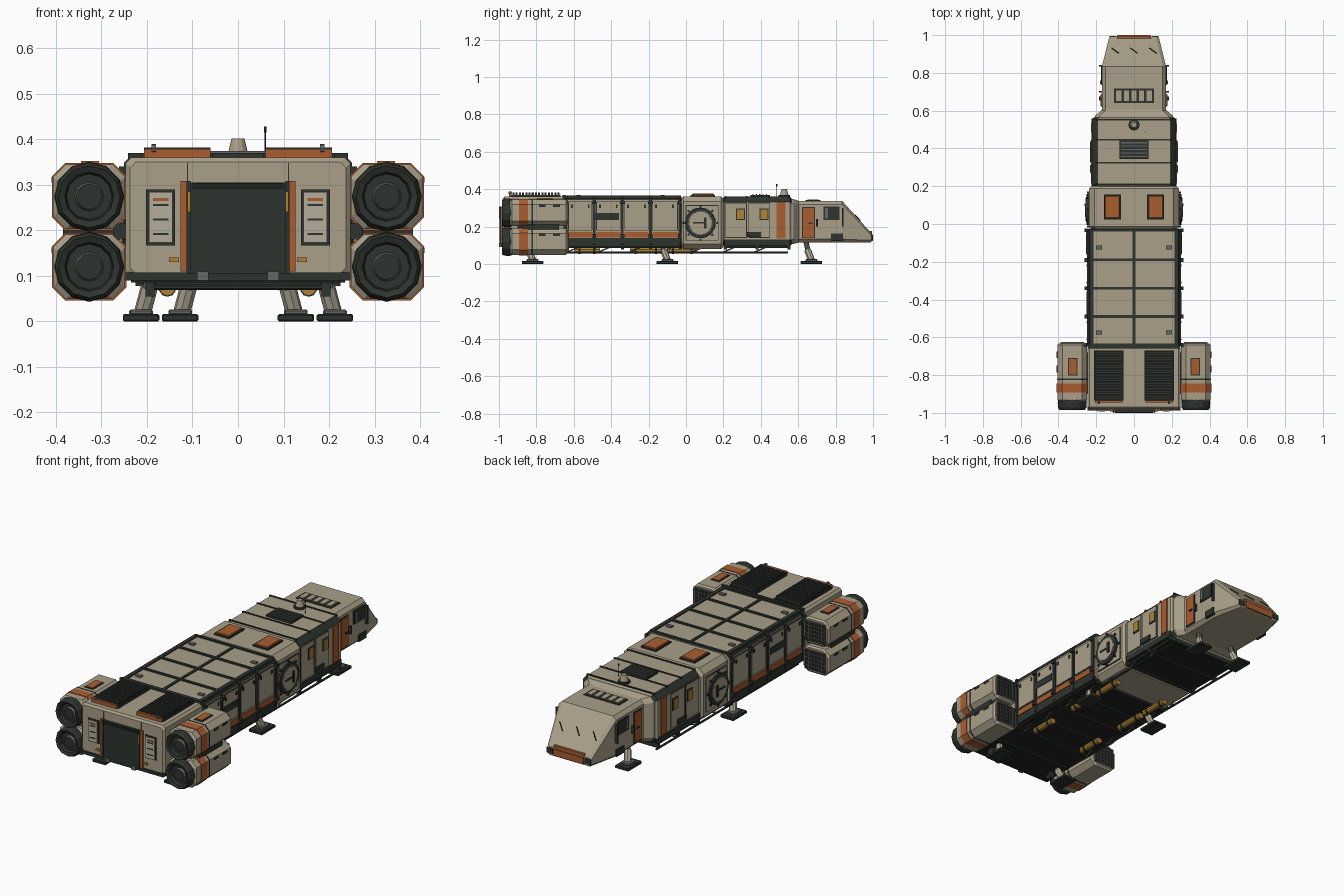
import bpy, bmesh, math
from mathutils import Vector, Matrix

def mat(name, c):
    m = bpy.data.materials.new(name)
    m.diffuse_color = (*c, 1)
    return m

TAN = mat("hull tan", (0.40, 0.35, 0.25))
DARK = mat("dark green grey", (0.027, 0.034, 0.028))
ORANGE = mat("burnt orange", (0.40, 0.11, 0.03))
GOLD = mat("amber gold", (0.42, 0.22, 0.035))
PALE = mat("pale panel", (0.46, 0.42, 0.33))
GREY = mat("metal grey", (0.13, 0.135, 0.125))
BLACK = mat("rubber black", (0.014, 0.017, 0.014))

def finish(name, bm, *mats):
    bmesh.ops.recalc_face_normals(bm, faces=bm.faces)
    me = bpy.data.meshes.new(name)
    bm.to_mesh(me)
    bm.free()
    for m in mats:
        me.materials.append(m)
    ob = bpy.data.objects.new(name, me)
    bpy.context.collection.objects.link(ob)
    return ob

def boxes(name, m, items, mirror=False, bevel=0):
    """Boxes given as (x0, x1, y0, y1, z0, z1), optionally mirrored in x."""
    bm = bmesh.new()
    items = list(items)
    if mirror:
        items += [(-b, -a, *r) for a, b, *r in items]
    for x0, x1, y0, y1, z0, z1 in items:
        mx = Matrix.Translation(((x0+x1)/2, (y0+y1)/2, (z0+z1)/2)) @ Matrix.Diagonal((x1-x0, y1-y0, z1-z0, 1))
        bmesh.ops.create_cube(bm, size=1, matrix=mx)
    if bevel:
        bmesh.ops.bevel(bm, geom=bm.edges[:], offset=bevel, segments=1, affect='EDGES')
    return finish(name, bm, m)

def side(name, m, x, t, items):
    """Plates on both side walls, items are (y0, y1, z0, z1)."""
    return boxes(name, m, [(x-0.01, x+t, *i) for i in items], True)

def framed(name, x, items, m=TAN):
    """Dark-edged panels on both side walls."""
    side(name + "_edge", DARK, x, 0.002, items)
    g = 0.004
    side(name, m, x, 0.005, [(a+g, b-g, c+g, d-g) for a, b, c, d in items])

def tubes(name, m, items, n=8, mirror=False):
    """Cones and rods given as (p0, p1, r0, r1)."""
    bm = bmesh.new()
    for p0, p1, r0, r1 in items:
        for s in ((1, -1) if mirror else (1,)):
            a, b = Vector((p0[0]*s, *p0[1:])), Vector((p1[0]*s, *p1[1:]))
            d = b - a
            mx = Matrix.Translation((a+b)/2) @ d.to_track_quat('Z', 'Y').to_matrix().to_4x4()
            bmesh.ops.create_cone(bm, cap_ends=True, segments=n, radius1=r0, radius2=r1, depth=d.length, matrix=mx)
    return finish(name, bm, m)

def loft(name, rings, m=TAN, cx=0, dark_edges=False):
    """Chamfered box sections (y, half width, z0, z1, chamfer) joined along y."""
    bm = bmesh.new()
    loops = []
    for y, w, z0, z1, c in rings:
        pts = [(w, z0+c), (w, z1-c), (w-c, z1), (c-w, z1), (-w, z1-c), (-w, z0+c), (c-w, z0), (w-c, z0)]
        loops.append([bm.verts.new((cx+x, y, z)) for x, z in pts])
    for a, b in zip(loops, loops[1:]):
        for i in range(8):
            f = bm.faces.new((a[i], a[(i+1) % 8], b[(i+1) % 8], b[i]))
            f.material_index = int(dark_edges and i in (1, 3, 5, 7))
    bm.faces.new(loops[0])
    bm.faces.new(loops[-1])
    return finish(name, bm, m, DARK)

def hull(name, y0, y1, w, z0, z1, c, e=0.01, **k):
    return loft(name, [(y0, w-e, z0+e, z1-e, c), (y0+e, w, z0, z1, c),
                       (y1-e, w, z0, z1, c), (y1, w-e, z0+e, z1-e, c)], **k)

# main hull sections
hull("rear_block", -0.98, -0.645, 0.247, 0.095, 0.36, 0.012)
hull("cargo_section", -0.65, -0.025, 0.243, 0.095, 0.36, 0.016, e=0.003, dark_edges=True)
hull("airlock_section", -0.025, 0.2, 0.237, 0.08, 0.362, 0.028, e=0.012)
hull("habitat_section", 0.197, 0.565, 0.222, 0.095, 0.36, 0.028, dark_edges=True)
loft("cab_neck", [(0.555, 0.212, 0.105, 0.35, 0.025), (0.575, 0.205, 0.108, 0.347, 0.025), (0.605, 0.168, 0.115, 0.337, 0.02)])
loft("cab", [(0.6, 0.17, 0.115, 0.337, 0.018), (0.835, 0.17, 0.115, 0.337, 0.018),
             (0.985, 0.132, 0.115, 0.172, 0.012), (0.992, 0.128, 0.118, 0.162, 0.01)])

# dark ribs, spine and underbody
seams = (-0.64, -0.49, -0.34, -0.19, -0.033)
for i, y in enumerate(seams):
    loft(f"cargo_rib_{i}", [(y-0.007, 0.25, 0.09, 0.367, 0.018), (y+0.007, 0.25, 0.09, 0.367, 0.018)], DARK)
boxes("rib_knobs", DARK, [(0.245, 0.262, y-0.01, y+0.01, z, z+0.02) for y in seams for z in (0.14, 0.32)], True)
boxes("roof_spine", DARK, [(-0.007, 0.007, -0.64, -0.03, 0.35, 0.366)])
boxes("roof_side_rails", DARK, [(0.215, 0.236, -0.64, -0.03, 0.35, 0.366)], True)
boxes("underbody", BLACK, [(-0.235, 0.235, -0.975, -0.645, 0.085, 0.11), (-0.235, 0.235, -0.635, -0.03, 0.085, 0.1),
                           (-0.21, 0.21, 0.205, 0.555, 0.085, 0.1)])
boxes("underbody_beams", DARK, [(-0.225, 0.225, y-0.008, y+0.008, 0.078, 0.1) for y in (-0.8, -0.64, -0.49, -0.34, -0.19, -0.03, 0.21, 0.38, 0.55)])
boxes("rear_sill", DARK, [(-0.247, 0.247, -0.987, -0.95, 0.09, 0.107)])

# cargo wall details
bays = [(a+0.01, b-0.01) for a, b in zip(seams, seams[1:])]
framed("cargo_panel", 0.243, [(a, b, 0.178, 0.335) for a, b in bays])
side("cargo_stripe", ORANGE, 0.243, 0.005, [(a, b, 0.142, 0.17) for a, b in bays])
side("cargo_skirt", DARK, 0.243, 0.004, [(-0.64, -0.03, 0.095, 0.138)])
side("cargo_window", DARK, 0.243, 0.008, [(-0.483, -0.357, 0.235, 0.272)])
side("cargo_latches", DARK, 0.243, 0.009, [(a+d, a+d+0.01, 0.3, 0.318) for a, b in bays for d in (0.015, 0.105)])
boxes("cargo_roof_hatches", GREY, [(0.17, 0.2, y-0.01, y+0.01, 0.355, 0.368) for y in (-0.125, -0.575)], True)

# airlock door rings and roof hatches
framed("airlock_frame", 0.237, [(-0.002, 0.175, 0.125, 0.315)])
yc, zc = 0.077, 0.22
for nm, m, x, r in (("ring", DARK, 0.252, 0.083), ("rim", GREY, 0.254, 0.068), ("disc", TAN, 0.256, 0.062)):
    tubes("airlock_" + nm, m, [((0.22, yc, zc), (x, yc, zc), r, r-0.002)], 24, True)
boxes("airlock_handle", DARK, [(0.25, 0.262, yc+0.018, yc+0.032, zc-0.03, zc+0.03), (0.25, 0.26, yc-0.04, yc+0.018, zc-0.004, zc+0.004)], True)
tubes("airlock_bolts", DARK, [((0.23, yc+0.09*math.cos(a), zc+0.09*math.sin(a)), (0.249, yc+0.09*math.cos(a), zc+0.09*math.sin(a)), 0.007, 0.007)
                              for a in (math.pi/4*k for k in range(8))], 6, True)
boxes("roof_hatch_frame", DARK, [(0.07, 0.16, 0.025, 0.155, 0.35, 0.37)], True)
boxes("roof_hatch", ORANGE, [(0.076, 0.154, 0.031, 0.149, 0.36, 0.376)], True, 0.003)

# habitat details
framed("habitat_panel", 0.222, [(0.21, 0.325, 0.14, 0.328), (0.333, 0.45, 0.14, 0.328)])
side("habitat_skirt", DARK, 0.222, 0.004, [(0.205, 0.555, 0.1, 0.132)])
side("habitat_stripe", ORANGE, 0.222, 0.006, [(0.485, 0.532, 0.136, 0.332)])
wins = [(0.268, 0.316, 0.235, 0.298), (0.393, 0.441, 0.235, 0.298)]
side("habitat_window_frame", DARK, 0.222, 0.008, wins)
side("habitat_window", GOLD, 0.222, 0.011, [(a+0.006, b-0.006, c+0.006, d-0.006) for a, b, c, d in wins])
side("habitat_vent", DARK, 0.222, 0.012, [(0.325, 0.4, 0.145, 0.172)])
boxes("habitat_roof_bands", DARK, [(-0.2, 0.2, y-0.004, y+0.004, 0.35, 0.364) for y in (0.21, 0.325, 0.445, 0.553)])
boxes("habitat_roof_vent", DARK, [(-0.076, 0.076, 0.345, 0.448, 0.35, 0.37)])
boxes("habitat_vent_slats", GREY, [(-0.07, 0.07, 0.355+i*0.018, 0.361+i*0.018, 0.365, 0.374) for i in range(5)])
tubes("dome_base", DARK, [((0, 0.525, 0.355), (0, 0.525, 0.37), 0.03, 0.03)], 12)
tubes("dome", TAN, [((0, 0.525, 0.365), (0, 0.525, 0.402), 0.023, 0.014)], 12)
tubes("antenna", DARK, [((0.06, 0.485, 0.35), (0.06, 0.485, 0.425), 0.002, 0.0015), ((0.06, 0.485, 0.415), (0.06, 0.485, 0.428), 0.003, 0.003)], 6)

# cab details
side("cab_door_frame", DARK, 0.17, 0.003, [(0.62, 0.69, 0.138, 0.305)])
side("cab_door", ORANGE, 0.17, 0.007, [(0.625, 0.685, 0.143, 0.3)])
side("cab_window", DARK, 0.17, 0.006, [(0.735, 0.822, 0.235, 0.308)])
side("cab_window_step", GREY, 0.17, 0.009, [(0.742, 0.76, 0.243, 0.3)])
side("cab_vent", DARK, 0.17, 0.006, [(0.775, 0.84, 0.125, 0.162)])
side("cab_handles", DARK, 0.17, 0.014, [(0.695, 0.705, 0.2, 0.24), (0.655, 0.675, 0.215, 0.222), (0.835, 0.843, 0.2, 0.3)])
boxes("cab_roof_vent", DARK, [(-0.105, 0.105, 0.64, 0.718, 0.33, 0.341)])
boxes("cab_vent_slats", TAN, [(x-0.014, x+0.014, 0.65, 0.708, 0.335, 0.346) for x in (-0.08, -0.04, 0, 0.04, 0.08)])
boxes("nose_panel", ORANGE, [(-0.088, 0.088, 0.98, 1.0, 0.124, 0.158)])
boxes("nose_lights", DARK, [(0.095, 0.13, 0.975, 0.996, 0.128, 0.156)], True)
slope = lambda y: 0.337 - (y-0.835)*1.1 + 0.002
tubes("wipers", BLACK, [((x-0.018, 0.932, slope(0.932)), (x+0.018, 0.905, slope(0.905)), 0.003, 0.003) for x in (-0.1, 0, 0.1)], 5)
boxes("nose_lip", ORANGE, [(-0.09, 0.09, 0.972, 0.994, 0.158, 0.176)])

# rear door and flanking panels
boxes("rear_door", DARK, [(-0.105, 0.105, -0.992, -0.96, 0.105, 0.305)])
boxes("rear_door_header", BLACK, [(-0.1, 0.1, -1.0, -0.97, 0.292, 0.304)])
boxes("rear_door_posts", ORANGE, [(0.113, 0.126, -0.992, -0.96, 0.11, 0.308)], True)
boxes("rear_door_tracks", DARK, [(0.104, 0.113, -0.996, -0.96, 0.105, 0.308)], True)
boxes("rear_hinges", GREY, [(0.065, 0.09, -1.0, -0.97, 0.09, 0.11)], True)
boxes("rear_header_seams", DARK, [(0.11, 0.112, -0.982, -0.97, 0.308, 0.348)], True)
boxes("service_panel_frame", DARK, [(0.138, 0.202, -0.985, -0.96, 0.167, 0.29)], True)
boxes("service_panel", PALE, [(0.144, 0.196, -0.989, -0.96, 0.173, 0.284)], True)
boxes("service_slots", DARK, [(0.153, 0.187, -0.992, -0.97, z, z+0.004) for z in (0.19, 0.222, 0.254)], True)
boxes("service_mark", ORANGE, [(0.153, 0.187, -0.992, -0.97, 0.265, 0.271)], True)
boxes("marker_lights", GOLD, [(0.13, 0.152, -0.99, -0.97, 0.13, 0.14), (0.104, 0.111, -1.0, -0.97, 0.24, 0.285)], True)

# roof radiators
boxes("radiator_base", DARK, [(0.055, 0.212, -0.935, -0.67, 0.35, 0.37)], True)
boxes("radiator_fins", DARK, [(0.06, 0.207, -0.928+i*0.0172, -0.917+i*0.0172, 0.365, 0.382) for i in range(15)], True)
boxes("radiator_edge", ORANGE, [(0.06, 0.207, -0.946, -0.934, 0.355, 0.379)], True)
boxes("rear_roof_rim", DARK, [(-0.242, 0.242, -0.66, -0.645, 0.35, 0.37)])
tubes("lifting_rings", GREY, [((0.18, -0.94, 0.38), (0.19, -0.94, 0.38), 0.01, 0.01)], 8, True)

# engine pods with nozzles, bands, hatches and intake grilles
def nozzle(name, cx, cz):
    prof = [(0.072, -0.93), (0.077, -0.945), (0.075, -0.972), (0.068, -0.984), (0.054, -0.978),
            (0.05, -0.955), (0.032, -0.955), (0.028, -0.968), (0, -0.968)]
    bm = bmesh.new()
    vs = [bm.verts.new((r, y, 0)) for r, y in prof]
    es = [bm.edges.new(p) for p in zip(vs, vs[1:])]
    bmesh.ops.spin(bm, geom=vs+es, cent=(0, 0, 0), axis=(0, 1, 0), angle=2*math.pi, steps=12)
    bmesh.ops.remove_doubles(bm, verts=bm.verts, dist=0.0005)
    for f in bm.faces:
        c = f.calc_center_median()
        f.material_index = int(0.028 < math.hypot(c.x, c.z) < 0.033)
    bmesh.ops.translate(bm, verts=bm.verts, vec=(cx, 0, cz))
    finish(name, bm, DARK, GREY)

for s, sn in ((1, "right"), (-1, "left")):
    for cz, zn in ((0.274, "upper"), (0.12, "lower")):
        cx, tag, h = 0.327*s, f"_{sn}_{zn}", 0.071
        hull("engine_pod" + tag, -0.94, -0.632, 0.079, cz-h, cz+h, 0.028, e=0.009, cx=cx)
        loft("pod_band" + tag, [(y, 0.082, cz-h-0.003, cz+h+0.003, 0.029) for y in (-0.893, -0.845)], ORANGE, cx)
        loft("pod_seam" + tag, [(y, 0.0805, cz-h-0.0015, cz+h+0.0015, 0.028) for y in (-0.825, -0.819)], DARK, cx)
        nozzle("nozzle" + tag, cx, cz)
        boxes("intake" + tag, BLACK, [(cx-0.06, cx+0.06, -0.64, -0.629, cz-0.052, cz+0.052)])
        boxes("intake_grid" + tag, GREY, [(cx-0.06+i*0.02-0.0015, cx-0.06+i*0.02+0.0015, -0.635, -0.626, cz-0.052, cz+0.052) for i in range(7)]
              + [(cx-0.06, cx+0.06, -0.635, -0.626, cz-0.052+i*0.0208-0.0015, cz-0.052+i*0.0208+0.0015) for i in range(6)])
side("pod_slots", DARK, 0.406, 0.004, [(y, y+0.035, z, z+0.012) for y in (-0.785, -0.71) for z in (0.15, 0.305)])
boxes("pod_hatch_frame", DARK, [(0.3, 0.35, -0.802, -0.71, 0.335, 0.348)], True)
boxes("pod_hatch", ORANGE, [(0.305, 0.345, -0.797, -0.715, 0.34, 0.352)], True)
boxes("pod_mounts", DARK, [(0.235, 0.275, -0.9, -0.68, 0.18, 0.215), (0.27, 0.385, -0.88, -0.68, 0.185, 0.21)], True)

# side rails and tanks under the hull
rail = -0.65
tubes("under_rails", DARK, [((0.205, -0.66, 0.062), (0.205, 0.545, 0.062), 0.006, 0.006)], 6, True)
tubes("rail_struts", GREY, [((0.205, -0.64+i*0.167, 0.062), (0.205, -0.56+i*0.167, 0.095), 0.004, 0.004) for i in range(7)], 5, True)
tubes("cross_bar", DARK, [((-0.2, -0.9, 0.075), (0.2, -0.9, 0.075), 0.006, 0.006)], 6)
boxes("rail_mounts", DARK, [(0.183, 0.203, -0.92, -0.88, 0.055, 0.09)], True)
spans = [(-0.6, -0.46), (-0.3, -0.13), (-0.1, 0.06)]
tubes("tanks", GOLD, [((0.155, a, 0.073), (0.155, b, 0.073), 0.017, 0.017) for a, b in spans], 10, True)
tubes("tank_straps", DARK, [((0.155, y-0.006, 0.073), (0.155, y+0.006, 0.073), 0.019, 0.019)
                            for a, b in spans for y in (a+0.03, b-0.03)], 10, True)

# landing legs
feet = [(0.213, -0.82), (0.213, -0.1), (0.127, 0.67)]
boxes("feet", DARK, [(x-0.04, x+0.04, y-0.058, y+0.058, 0, 0.016) for x, y in feet], True, 0.003)
boxes("ankles", GREY, [(x-0.026, x+0.026, y-0.032, y+0.032, 0.014, 0.026) for x, y in feet], True, 0.003)
tubes("leg_struts", PALE, [((x-0.004, y, 0.022), (x-0.018, y-0.02, 0.075), 0.019, 0.019) for x, y in feet], 8, True)
tubes("leg_pistons", GREY, [((x-0.014, y-0.015, 0.06), (x-0.024, y-0.03, 0.125), 0.014, 0.014) for x, y in feet], 8, True)
